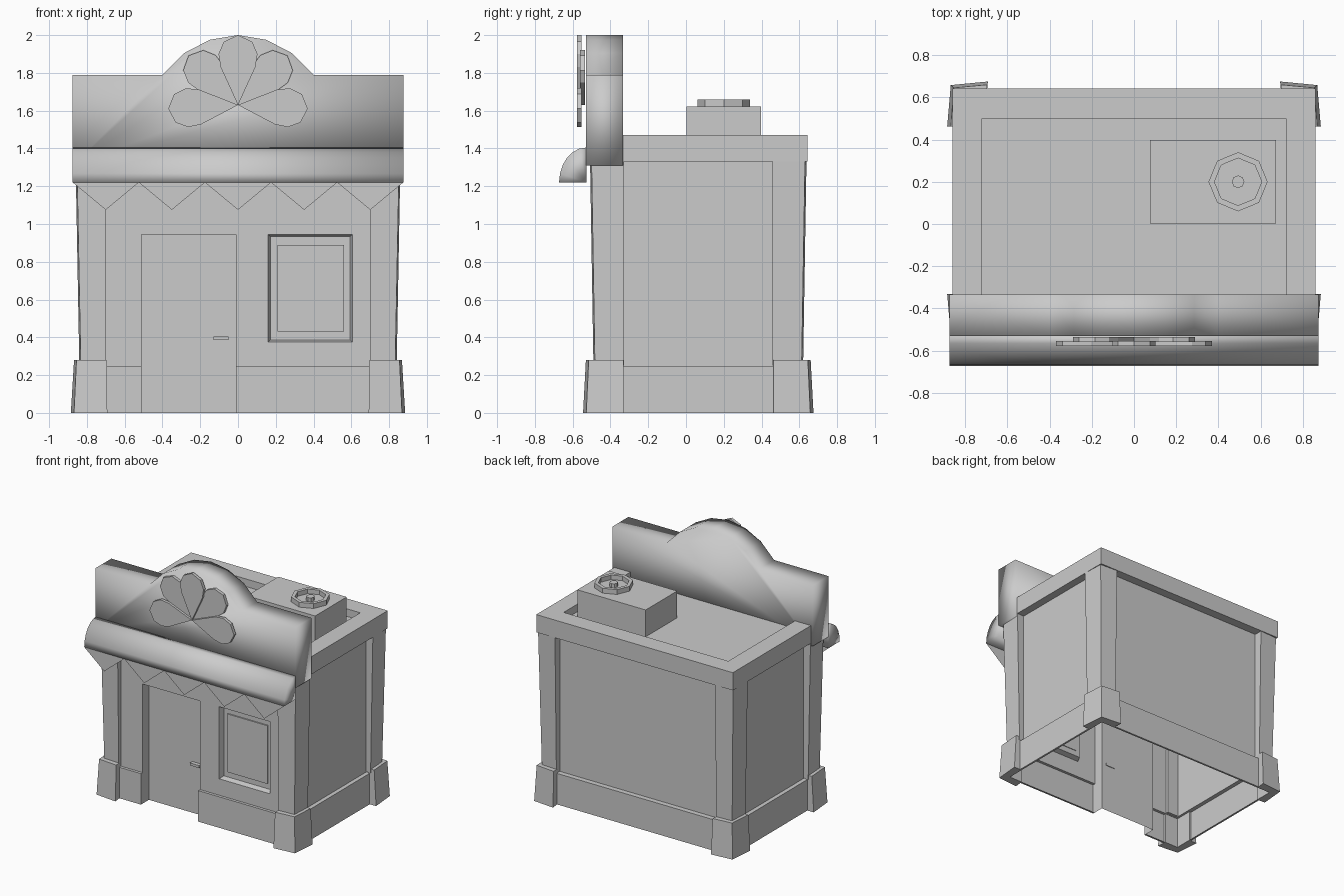
import bpy, bmesh, math

if "Cube" in bpy.data.objects:
    bpy.data.objects.remove(bpy.data.objects["Cube"])


def finish(name, bm, smooth=None, recalc=True):
    if recalc:
        bmesh.ops.remove_doubles(bm, verts=bm.verts, dist=1e-5)
        bmesh.ops.recalc_face_normals(bm, faces=bm.faces)
    me = bpy.data.meshes.new(name)
    bm.to_mesh(me)
    bm.free()
    ob = bpy.data.objects.new(name, me)
    bpy.context.collection.objects.link(ob)
    if smooth:
        bpy.ops.object.select_all(action='DESELECT')
        ob.select_set(True)
        bpy.context.view_layer.objects.active = ob
        bpy.ops.object.shade_smooth_by_angle(angle=math.radians(smooth))
    return ob


def loft(bm, a, b):
    """Closed solid between two matching loops of 3D points."""
    va, vb = [bm.verts.new(p) for p in a], [bm.verts.new(p) for p in b]
    n = len(a)
    bm.faces.new(va)
    bm.faces.new(vb)
    for i in range(n):
        j = (i + 1) % n
        bm.faces.new((va[i], va[j], vb[j], vb[i]))


def prism_z(bm, pts, z0, z1):
    loft(bm, [(x, y, z0) for x, y in pts], [(x, y, z1) for x, y in pts])


def prism_y(bm, pts, y0, y1):
    loft(bm, [(x, y0, z) for x, z in pts], [(x, y1, z) for x, z in pts])


def box(name, x0, x1, y0, y1, z0, z1):
    bm = bmesh.new()
    prism_z(bm, [(x0, y0), (x1, y0), (x1, y1), (x0, y1)], z0, z1)
    return finish(name, bm)


def quad(bm, *pts):
    bm.faces.new([bm.verts.new(p) for p in pts])


def recess(bm, x0, x1, z0, z1, y0, y1, inset=0.0, bottom=True):
    """Pocket in the front wall with a back panel."""
    o = [(x0, z0), (x0, z1), (x1, z1), (x1, z0)]
    i = [(x0 + inset, z0 + inset), (x0 + inset, z1 - inset),
         (x1 - inset, z1 - inset), (x1 - inset, z0 + inset)]
    for k in range(4 if bottom else 3):
        m = (k + 1) % 4
        quad(bm, (o[k][0], y0, o[k][1]), (o[m][0], y0, o[m][1]),
             (i[m][0], y1, i[m][1]), (i[k][0], y1, i[k][1]))
    quad(bm, *[(x, y1, z) for x, z in i])


# Wall shell above the skirting, with door niche and window pocket
W, F, B, T, K = 0.797, -0.463, 0.572, 1.41, 0.245
D0, D1, DOOR_Y = -0.51, -0.01, -0.385
bm = bmesh.new()
xs = [-W, D0, D1, 0.16, 0.605, W]
zs = [K, 0.375, 0.945, T]
for i in range(5):
    for k in range(3):
        if (i == 1 and k < 2) or (i == 3 and k == 1):
            continue
        quad(bm, (xs[i], F, zs[k]), (xs[i + 1], F, zs[k]),
             (xs[i + 1], F, zs[k + 1]), (xs[i], F, zs[k + 1]))
for s in (-W, W):
    quad(bm, (s, F, K), (s, B, K), (s, B, T), (s, F, T))
quad(bm, (-W, B, K), (W, B, K), (W, B, T), (-W, B, T))
quad(bm, (-W, F, T), (W, F, T), (W, B, T), (-W, B, T))
recess(bm, D0, D1, 0, 0.945, F, DOOR_Y, bottom=False)
recess(bm, 0.16, 0.605, 0.375, 0.945, F, F + 0.04, inset=0.012)
finish("walls", bm)

# Skirting: thin outer sheet, top ledge and bottom lip, broken at the door
S, SF, SB, L = 0.83, -0.485, 0.613, 0.015
bm = bmesh.new()


def band(x, f, b):
    return [(D0, f), (-x, f), (-x, b), (x, b), (x, f), (D1, f)]


outer, ledge, lip = band(S, SF, SB), band(W, F, B), band(S - L, SF + L, SB - L)
for i in range(5):
    (ax, ay), (bx, by) = outer[i], outer[i + 1]
    quad(bm, (ax, ay, 0), (bx, by, 0), (bx, by, K), (ax, ay, K))
    for inner, z in ((ledge, K), (lip, 0)):
        (cx, cy), (dx, dy) = inner[i], inner[i + 1]
        quad(bm, (ax, ay, z), (bx, by, z), (dx, dy, z), (cx, cy, z))
for x in (D0, D1):
    quad(bm, (x, SF, 0), (x, F, 0), (x, F, K), (x, SF, K))
finish("skirting", bm)

# Window pane and door handle
box("window_pane", 0.21, 0.56, F + 0.03, F + 0.045, 0.43, 0.89)
box("door_handle", -0.13, -0.05, DOOR_Y - 0.03, DOOR_Y + 0.005, 0.385, 0.405)


# Corner pillars and their plinths, mirrored to four corners
def corners(name, lo, hi, z0, z1):
    bm = bmesh.new()
    for sx in (-1, 1):
        for back in (True, False):
            f = lambda p, z: (sx * p[0], p[1] if back else 0.13 - p[1], z)
            loft(bm, [f(p, z0) for p in lo], [f(p, z1) for p in hi])
    finish(name, bm)


core = [(S - L, 0.46), (S - L, SB - L), (0.70, SB - L)]
corners("corner_plinths",
        [(0.692, 0.675), (0.868, 0.658), (0.885, 0.462)] + core,
        [(0.695, 0.66), (0.855, 0.645), (0.868, 0.462)] + core, 0, 0.28)
core = [(W, 0.46), (W, B), (0.70, B)]
corners("corner_pillars",
        [(0.70, 0.62), (0.832, 0.612), (0.84, 0.457)] + core,
        [(0.70, 0.638), (0.853, 0.63), (0.86, 0.457)] + core, 0.25, 1.335)

# Roof cornice (open towards the sign)
bm = bmesh.new()
prism_z(bm, [(-0.86, -0.335), (-0.86, 0.643), (0.86, 0.643), (0.86, -0.335),
             (0.72, -0.335), (0.72, 0.5), (-0.72, 0.5), (-0.72, -0.335)], 1.33, 1.47)
finish("roof_cornice", bm)

# Arched sign board, softly shaded
half = [(0.875, 1.31), (0.875, 1.79), (0.40, 1.79), (0.285, 1.905), (0.15, 1.975)]
outline = half + [(0, 2.0)] + [(-x, z) for x, z in reversed(half)]
bm = bmesh.new()
prism_y(bm, outline, -0.53, -0.333)
finish("sign_board", bm, 180)

# Rounded awning with a single-sheet zigzag valance
bm = bmesh.new()
prof = [(-0.528 - 0.144 * math.sin(a), 1.22 + 0.185 * math.cos(a))
        for a in [i * math.pi / 12 for i in range(7)]] + [(-0.528, 1.22)]
loft(bm, [(-0.875, y, z) for y, z in prof], [(0.875, y, z) for y, z in prof])
finish("awning", bm, 95)
bm = bmesh.new()
for i in range(-2, 3):
    c = i * 0.35
    quad(bm, (c - 0.175, -0.672, 1.22), (c, -0.672, 1.075), (c + 0.175, -0.672, 1.22))
finish("awning_valance", bm, recalc=False)

# Five-petal ornament on the sign
petal = [(0, 0), (0.20, 0.092), (0.27, 0.103), (0.335, 0.075), (0.37, 0),
         (0.335, -0.075), (0.27, -0.103), (0.20, -0.092)]
bm = bmesh.new()
for deg, y in ((-3, -0.578), (45, -0.56), (90, -0.578), (135, -0.56), (183, -0.578)):
    c, s = math.cos(math.radians(deg)), math.sin(math.radians(deg))
    pts = [(u * c - v * s, 1.63 + u * s + v * c) for u, v in petal]
    prism_y(bm, pts, y, y + 0.024)
finish("sign_petals", bm)

# Rooftop air unit with octagonal fan
box("air_unit", 0.075, 0.673, 0.003, 0.397, 1.40, 1.622)
fx, fy = 0.493, 0.20


def ngon(r, z):
    return [(fx + r * math.cos(i * math.pi / 4), fy + r * math.sin(i * math.pi / 4), z)
            for i in range(8)]


bm = bmesh.new()
loops = [[bm.verts.new(p) for p in ngon(r, z)]
         for r, z in ((0.14, 1.62), (0.14, 1.66), (0.112, 1.66), (0.112, 1.624))]
for a, b in zip(loops, loops[1:]):
    for i in range(8):
        j = (i + 1) % 8
        bm.faces.new((a[i], a[j], b[j], b[i]))
bm.faces.new(loops[-1])
finish("fan_ring", bm)
bm = bmesh.new()
loft(bm, ngon(0.03, 1.62), ngon(0.03, 1.655))
finish("fan_hub", bm)
